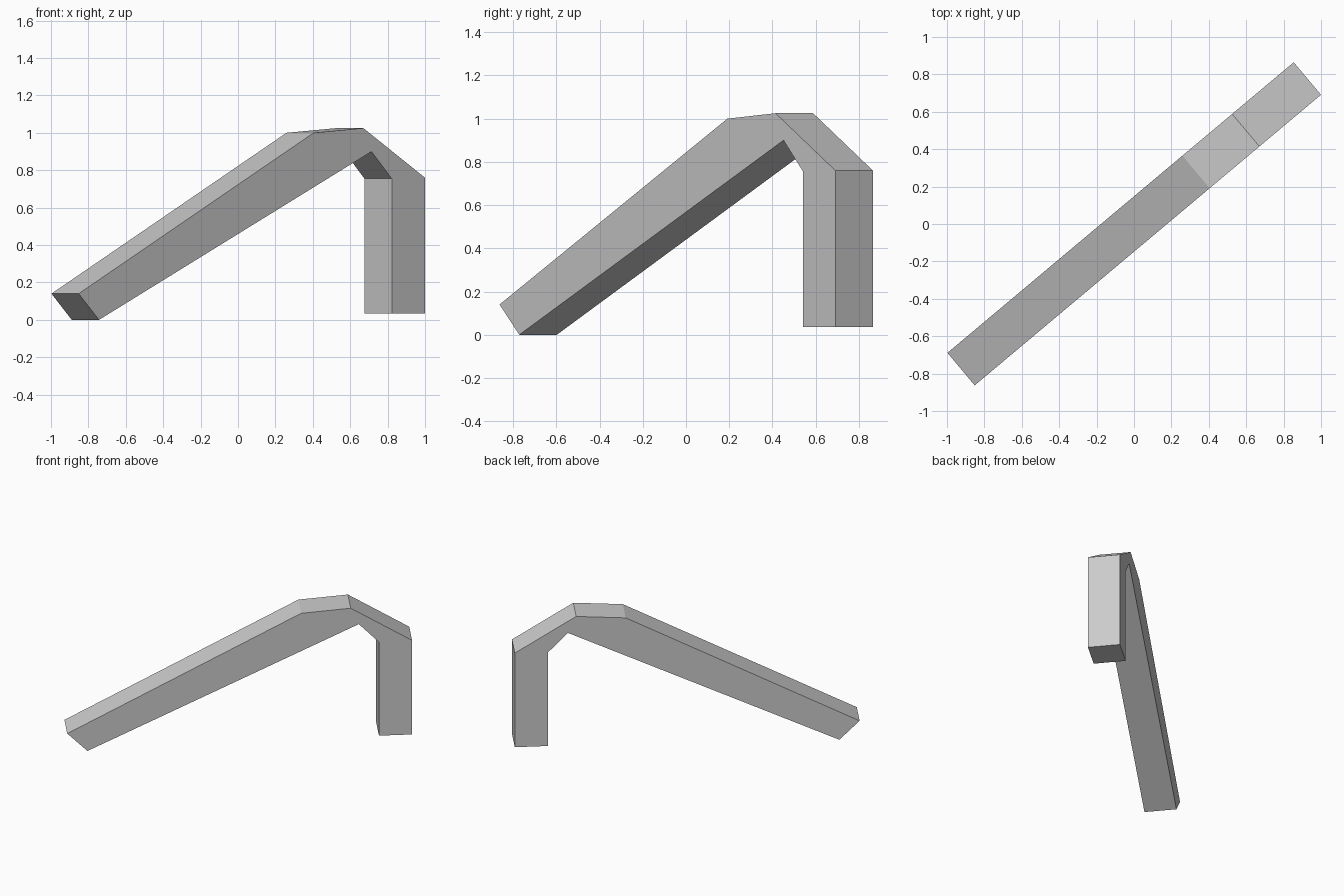
import bpy, bmesh, math
from mathutils import Matrix, Vector

cube = bpy.data.objects.get("Cube")
if cube:
    bpy.data.objects.remove(cube, do_unlink=True)

# Plain grey material
GREY = (0.6, 0.6, 0.6, 1)
grey = bpy.data.materials.new("plain grey")
grey.use_nodes = True
grey.diffuse_color = GREY
grey.node_tree.nodes["Principled BSDF"].inputs["Base Color"].default_value = GREY

# Side outline of the bent beam: distance along the beam, height
WIDTH = 0.227
outline = [(-1.065, 0), (-1.207, 0.14), (0.433, 1.0), (0.78, 1.025),
           (1.21, 0.76), (1.21, 0.035), (0.978, 0.035), (0.978, 0.755),
           (0.837, 0.90)]

# Extrude the outline across the width, then turn it diagonally
bm = bmesh.new()
side = bm.faces.new([bm.verts.new((s, -WIDTH / 2, z)) for s, z in outline])
extruded = bmesh.ops.extrude_face_region(bm, geom=[side], use_keep_orig=True)
moved = [g for g in extruded["geom"] if isinstance(g, bmesh.types.BMVert)]
bmesh.ops.translate(bm, verts=moved, vec=Vector((0, WIDTH, 0)))
bmesh.ops.rotate(bm, verts=bm.verts, cent=(0, 0, 0),
                 matrix=Matrix.Rotation(math.radians(40), 3, "Z"))
bmesh.ops.recalc_face_normals(bm, faces=bm.faces)

mesh = bpy.data.meshes.new("bent_beam")
bm.to_mesh(mesh)
bm.free()
mesh.materials.append(grey)
beam = bpy.data.objects.new("bent_beam", mesh)
bpy.context.collection.objects.link(beam)
